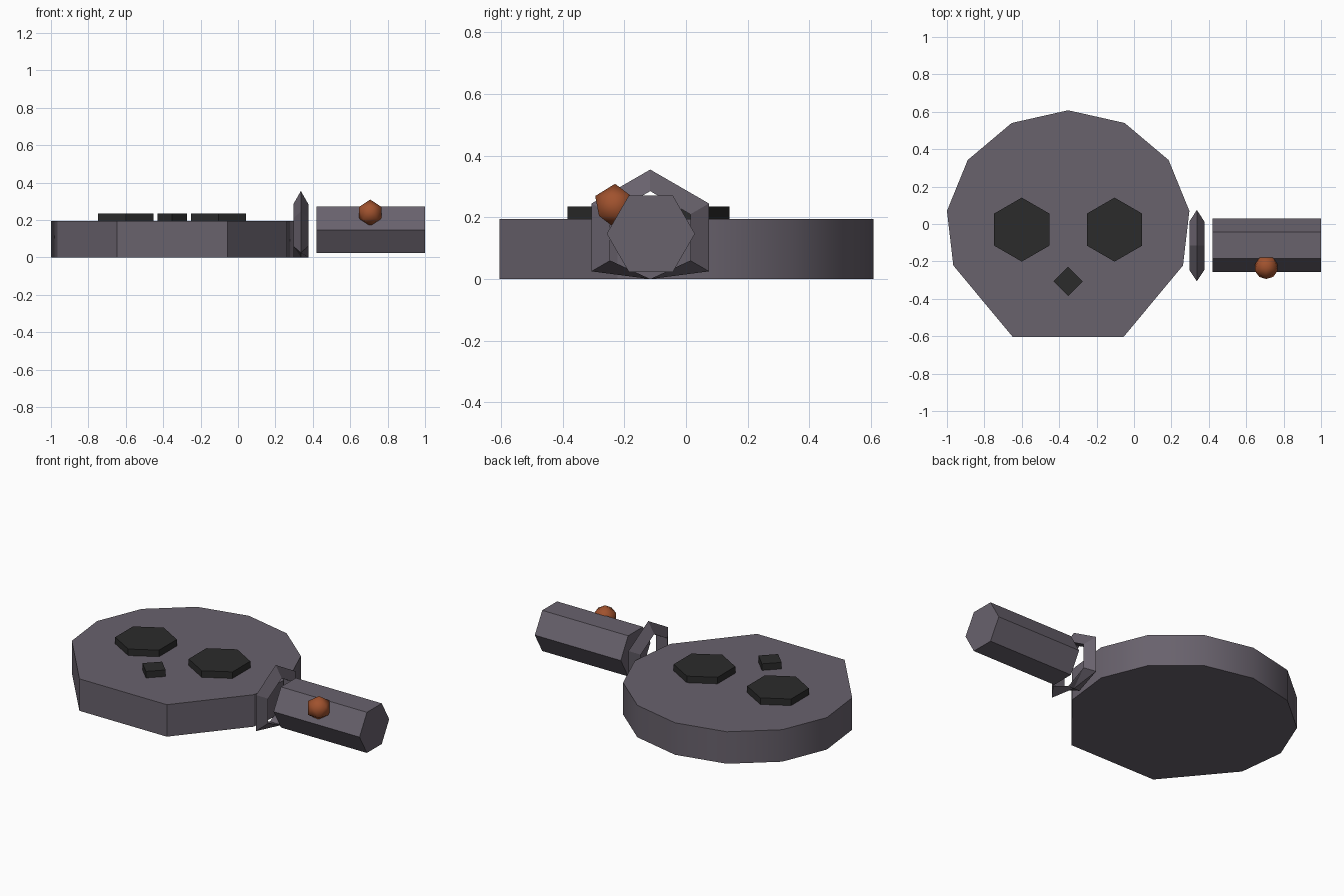
import bpy, math
from mathutils import Matrix

cube = bpy.data.objects.get("Cube")
if cube:
    bpy.data.objects.remove(cube, do_unlink=True)


def material(name, rgb):
    m = bpy.data.materials.new(name)
    m.use_nodes = True
    m.diffuse_color = (*rgb, 1)
    m.node_tree.nodes["Principled BSDF"].inputs["Base Color"].default_value = (*rgb, 1)
    return m


IRON = material("purple grey iron", (0.14, 0.122, 0.152))
DARK = material("dark hollow", (0.024, 0.024, 0.024))
RUST = material("rust orange", (0.352, 0.084, 0.027))


def build(name, verts, faces, mat):
    mesh = bpy.data.meshes.new(name)
    mesh.from_pydata(verts, [], faces)
    mesh.materials.append(mat)
    ob = bpy.data.objects.new(name, mesh)
    bpy.context.collection.objects.link(ob)
    return ob


def prism(name, outline, low, high, mat):
    """Extrude a counter-clockwise outline along z."""
    n = len(outline)
    verts = [(x, y, z) for z in (low, high) for x, y in outline]
    faces = [(i, (i + 1) % n, (i + 1) % n + n, i + n) for i in range(n)]
    faces += [tuple(reversed(range(n))), tuple(range(n, 2 * n))]
    return build(name, verts, faces, mat)


def polygon(cx, cy, r, n, start):
    return [(cx + r * math.cos(start + math.tau * i / n),
             cy + r * math.sin(start + math.tau * i / n)) for i in range(n)]


def smooth(ob, angle):
    bpy.ops.object.select_all(action='DESELECT')
    ob.select_set(True)
    bpy.context.view_layer.objects.active = ob
    bpy.ops.object.shade_smooth_by_angle(angle=math.radians(angle))


# Skull-shaped slab: half outline mirrored about its own middle
MID = -0.352
half = [(0.295, -0.605), (0.614, -0.222), (0.648, 0.07), (0.537, 0.342), (0.302, 0.54)]
outline = [(MID + x, y) for x, y in half] + [(MID, 0.608)]
outline += [(MID - x, y) for x, y in reversed(half)]
smooth(prism("skull_slab", outline, 0, 0.195, IRON), 30)

# Eyes and nose
for side, offset in (("right", -0.248), ("left", 0.248)):
    prism(side + "_eye", polygon(MID + offset, -0.03, 0.171, 6, math.pi / 2), 0.15, 0.235, DARK)
prism("nose", polygon(MID, -0.307, 0.078, 4, 0), 0.15, 0.235, DARK)

# Hexagonal guard ring with a triangular section, flattened where it meets the ground
section = [(0, 0.22), (0.04, 0.15), (-0.04, 0.15)]
verts, faces = [], []
for i in range(6):
    a = math.pi / 2 + math.tau * i / 6
    for dx, r in section:
        verts.append((0.336 + dx, -0.116 + r * math.cos(a), max(0, 0.135 + r * math.sin(a))))
    for j in range(3):
        k, p, q = (j + 1) % 3, i * 3, (i + 1) % 6 * 3
        faces.append((p + j, p + k, q + k, q + j))
build("guard_ring", verts, faces, IRON)

# Hexagonal handle lying along x
handle = prism("handle", polygon(0, 0, 0.143, 6, math.pi / 2), 0, 0.58, IRON)
handle.data.transform(Matrix.Translation((0.42, -0.114, 0.147)) @ Matrix.Rotation(math.pi / 2, 4, 'Y'))

# Round button on the handle
bpy.ops.mesh.primitive_ico_sphere_add(subdivisions=1, radius=0.072, location=(0.707, -0.23, 0.237),
                                      rotation=(0, 0, -math.pi / 2))
button = bpy.context.object
button.name = "button"
button.data.materials.append(RUST)
smooth(button, 60)
